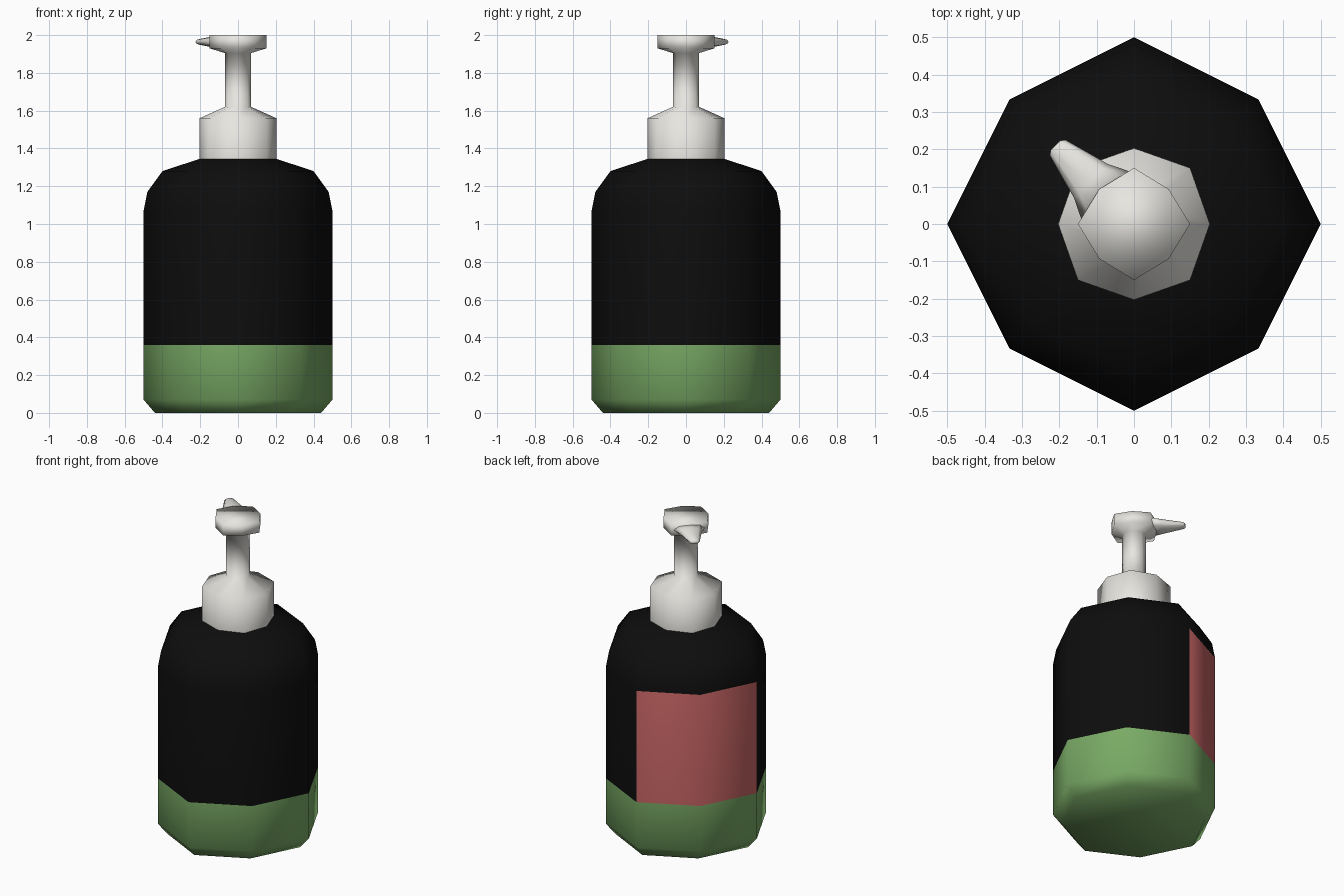
import bpy, bmesh, math
from mathutils import Vector

if "Cube" in bpy.data.objects:
    bpy.data.objects.remove(bpy.data.objects["Cube"])


def material(name, rgb):
    m = bpy.data.materials.new(name)
    m.diffuse_color = (*rgb, 1)
    m.use_nodes = True
    m.node_tree.nodes["Principled BSDF"].inputs["Base Color"].default_value = m.diffuse_color
    return m


def octagon(z, axis, diag):
    """Ring with points at +-axis on the axes and at (+-diag, +-diag)."""
    pts = []
    for k in range(8):
        a = math.radians(45 * k)
        r = axis if k % 2 == 0 else diag * math.sqrt(2)
        pts.append(Vector((r * math.cos(a), r * math.sin(a), z)))
    return pts


def loft(name, rings, mats, pick=lambda row, seg: 0, cap_start=True, cap_end=True):
    bm = bmesh.new()
    loops = [[bm.verts.new(p) for p in ring] for ring in rings]
    n = len(loops[0])
    for row, (a, b) in enumerate(zip(loops, loops[1:])):
        for s in range(n):
            t = (s + 1) % n
            f = bm.faces.new((a[s], a[t], b[t], b[s]))
            f.material_index = pick(row, s)
    if cap_start:
        bm.faces.new(loops[0][::-1])
    if cap_end:
        bm.faces.new(loops[-1])
    bmesh.ops.recalc_face_normals(bm, faces=bm.faces)
    for f in bm.faces:
        f.smooth = True
    me = bpy.data.meshes.new(name)
    bm.to_mesh(me)
    bm.free()
    for m in mats:
        me.materials.append(m)
    ob = bpy.data.objects.new(name, me)
    bpy.context.collection.objects.link(ob)
    return ob


green = material("green_base", (0.19, 0.40, 0.13))
black = material("black_body", (0.004, 0.004, 0.004))
red = material("red_label", (0.58, 0.13, 0.13))
white = material("off_white", (0.80, 0.79, 0.75))


# Bottle: green base, black body, red label on the two back left panels
def bottle_colour(row, seg):
    if row < 2:
        return 0
    return 2 if row == 2 and seg in (2, 3) else 1


bottle = [(0, 0.44, 0.293), (0.07, 0.5, 0.333), (0.36, 0.5, 0.333),
          (1.07, 0.5, 0.333), (1.17, 0.48, 0.32), (1.28, 0.40, 0.27),
          (1.345, 0.203, 0.15)]
loft("bottle", [octagon(*r) for r in bottle], [green, black, red],
     bottle_colour, cap_end=False)

# Pump: collar, stem and press head
pump = [(1.345, 0.203, 0.15), (1.56, 0.203, 0.15), (1.62, 0.07, 0.05),
        (1.905, 0.07, 0.05), (1.93, 0.15, 0.093), (2.0, 0.15, 0.093)]
loft("pump", [octagon(*r) for r in pump], [white], cap_start=False)

# Spout: tapering tube towards the back left
out = Vector((-1, 1, 0)).normalized()
side = Vector((1, 1, 0)).normalized()


def spout_ring(dist, half_w, z, half_h):
    return [out * dist + side * half_w * math.cos(a) + Vector((0, 0, z + half_h * math.sin(a)))
            for a in (math.radians(45 * k) for k in range(8))]


spout = [(0.09, 0.10, 1.963, 0.036), (0.163, 0.064, 1.964, 0.033),
         (0.288, 0.03, 1.964, 0.015), (0.298, 0.018, 1.964, 0.010)]
loft("spout", [spout_ring(*r) for r in spout], [white])
